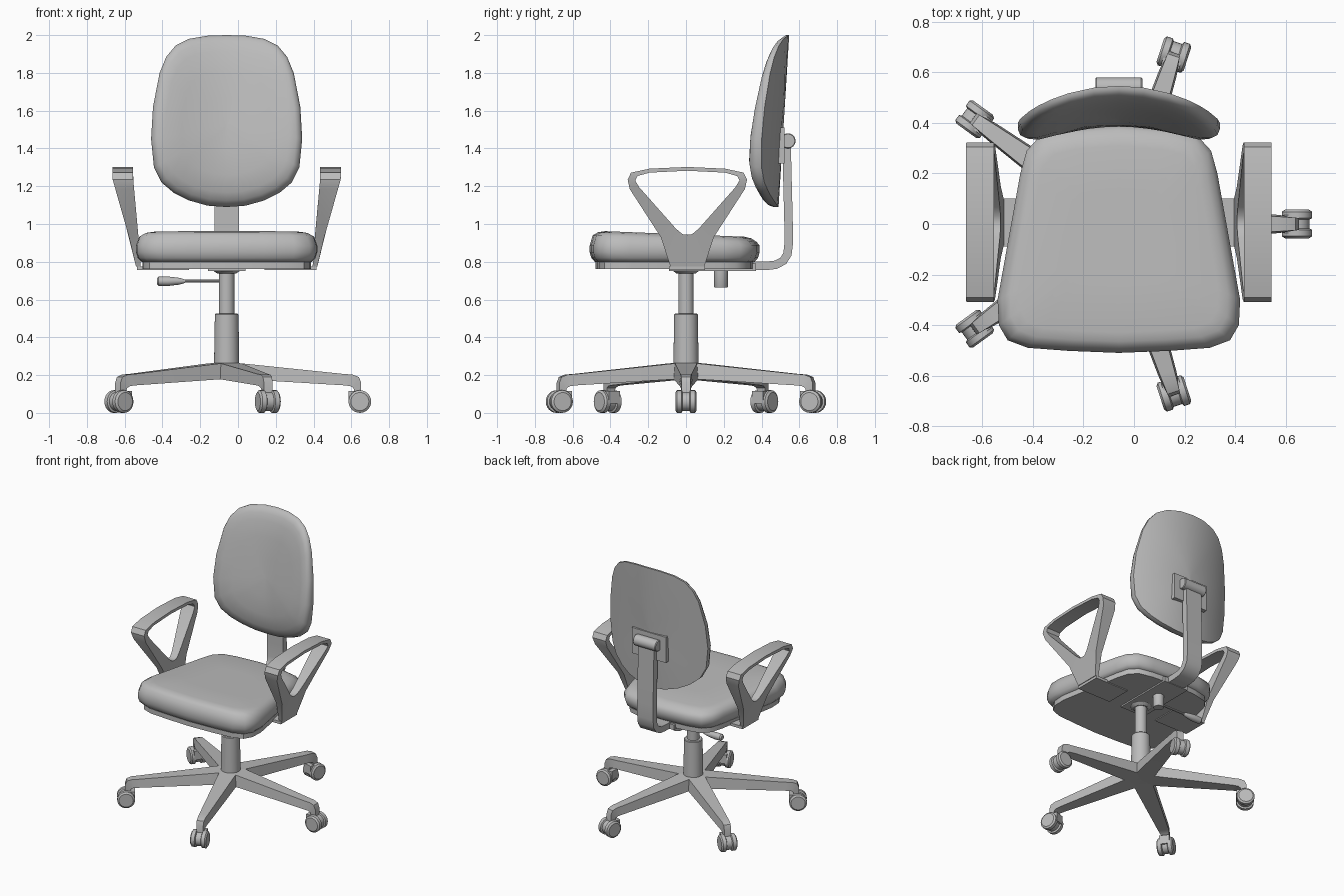
import bpy
import math
from mathutils import Vector, Matrix

cube = bpy.data.objects.get("Cube")
if cube:
    bpy.data.objects.remove(cube, do_unlink=True)

CX = -0.06  # the chair's own centre line

grey = bpy.data.materials.new("plain_grey")
grey.use_nodes = True
grey.diffuse_color = (0.5, 0.5, 0.5, 1)
grey.node_tree.nodes["Principled BSDF"].inputs["Base Color"].default_value = (0.5, 0.5, 0.5, 1)


def make(name, verts, faces, angle=35):
    """Mesh object with outward normals and angle-based smoothing."""
    import bmesh
    mesh = bpy.data.meshes.new(name)
    mesh.from_pydata([tuple(v) for v in verts], [], faces)
    bm = bmesh.new()
    bm.from_mesh(mesh)
    bmesh.ops.recalc_face_normals(bm, faces=bm.faces)
    bm.to_mesh(mesh)
    bm.free()
    mesh.shade_smooth()
    mesh.set_sharp_from_angle(angle=math.radians(angle))
    mesh.materials.append(grey)
    obj = bpy.data.objects.new(name, mesh)
    bpy.context.collection.objects.link(obj)
    return obj


def loft(name, rings, matrix=None, closed=False, angle=35):
    """Skin equal-sized rings; ends are capped unless closed into a loop."""
    n, m = len(rings[0]), len(rings)
    verts = [Vector(p) for ring in rings for p in ring]
    if matrix:
        verts = [matrix @ v for v in verts]
    faces = []
    for i in range(m if closed else m - 1):
        a, b = i * n, (i + 1) % m * n
        faces += [(a + j, a + (j + 1) % n, b + (j + 1) % n, b + j) for j in range(n)]
    if not closed:
        faces += [tuple(range(n)), tuple(range((m - 1) * n, m * n))]
    return make(name, verts, faces, angle)


def lathe(name, profile, matrix, n=24):
    """Solid of revolution about local z from (radius, height) pairs."""
    turn = [2 * math.pi * i / n for i in range(n)]
    rings = [[(r * math.cos(t), r * math.sin(t), z) for t in turn] for r, z in profile]
    return loft(name, rings, matrix)


def box(name, x, y, z):
    """Box from (low, high) ranges, x measured from the centre line."""
    ring = [(CX + x[i], y[j]) for i, j in ((0, 0), (1, 0), (1, 1), (0, 1))]
    return loft(name, [[(px, py, h) for px, py in ring] for h in z])


def mirrored(half):
    """Complete a half outline that starts and ends on the centre line."""
    return half + [(-a, b) for a, b in half[-2:0:-1]]


ALONG_X = Matrix.Rotation(math.pi / 2, 4, 'Y')
ALONG_Y = Matrix.Rotation(math.pi / 2, 4, 'X')

# Seat cushion and board
seat_outline = mirrored([(0, .39), (.2, .375), (.31, .35), (.365, .29), (.39, .2), (.48, -.3),
                         (.475, -.4), (.44, -.46), (.36, -.49), (.2, -.502), (0, -.51)])


def seat_ring(scale, z):
    tilt = 0.04 if z > 0.9 else 0
    pts = [(CX + x * scale, -.06 + (y + .06) * scale) for x, y in seat_outline]
    return [(x, y, z - tilt * y) for x, y in pts]


loft("seat_cushion", [seat_ring(s, z) for s, z in (
    (.94, .80), (.98, .82), (1, .85), (1, .885), (.965, .92), (.9, .938), (.82, .945), (.4, .945))], angle=50)
loft("seat_board", [seat_ring(.93, .762), seat_ring(.93, .803)])

# Backrest shell, curved around the sitter
back_outline = mirrored([(0, 2.0), (.1, 1.997), (.2, 1.98), (.27, 1.945), (.32, 1.885), (.355, 1.8),
                         (.39, 1.62), (.4, 1.45), (.385, 1.3), (.345, 1.22), (.28, 1.165),
                         (.2, 1.125), (.1, 1.097), (0, 1.09)])


def back_ring(scale, depth):
    ring = []
    for x, z in back_outline:
        x, z = x * scale, 1.52 + (z - 1.52) * scale
        thick = 0.118 - 0.09 * max(0, z - 1.4)
        ring.append((CX + x, .49 + .062 * (z - 1.09) - .7 * x * x - depth * thick, z))
    return ring


loft("backrest", [back_ring(s, d) for s, d in (
    (.02, 0), (.3, 0), (.65, 0), (.9, 0), (1, 0), (1, .22), (.975, .48), (.92, .68),
    (.82, .86), (.6, .98), (.3, 1), (.02, 1))], angle=45)

# Backrest bracket, pivot and bent support bar
box("backrest_bracket", (-.14, .14), (.48, .522), (1.32, 1.51))
lathe("backrest_pivot", [(.036, -.093), (.04, -.088), (.04, .088), (.036, .093)],
      Matrix.Translation((CX, .54, 1.44)) @ ALONG_X)

path = [Vector(p) for p in ((.28, .778), (.42, .778), (.475, .784), (.515, .805), (.537, .84),
                            (.543, .89), (.543, 1.0), (.532, 1.44))]
bar = []
for i, p in enumerate(path):
    d = (path[min(i + 1, len(path) - 1)] - path[max(i - 1, 0)]).normalized()
    side = Vector((-d.y, d.x)) * .0225
    bar.append([(CX + x, p.x + s * side.x, p.y + s * side.y)
                for x, s in ((-.065, -1), (.065, -1), (.065, 1), (-.065, 1))])
loft("backrest_support", bar)

# Seat mechanism, adjusting knob and lever
box("seat_mechanism", (-.1, .1), (-.09, .37), (.752, .79))
lathe("adjusting_knob", [(.034, .663), (.037, .668), (.037, .76)], Matrix.Translation((CX, .185, 0)))
lever = Matrix.Translation((CX, .185, .697)) @ ALONG_X
lathe("lever_rod", [(.008, -.24), (.008, 0)], lever, 10)
lathe("lever_grip", [(.016, -.37), (.024, -.36), (.025, -.31), (.018, -.25), (.009, -.22)], lever, 16)

# Armrests: a triangular loop that leans outward and widens towards the top
outer = mirrored([(0, .775), (.09, .775), (.14, .93), (.305, 1.185), (.316, 1.235),
                  (.298, 1.272), (.2, 1.293), (0, 1.302)])
inner = mirrored([(0, .943), (.025, .946), (.06, .975), (.255, 1.195), (.276, 1.23),
                  (.264, 1.254), (.2, 1.272), (0, 1.282)])


def lean(z, low, high):
    t = min(max((z - .8) / .44, 0), 1)
    return low + (high - low) * t


for side, label in ((1, "left"), (-1, "right")):
    sections = []
    for (yo, zo), (yi, zi) in zip(outer, inner):
        corners = [(yo, zo, .455, .495), (yo, zo, .48, .605), (yi, zi, .48, .605), (yi, zi, .455, .495)]
        sections.append([(CX + side * lean(z, a, b), y + .007, z) for y, z, a, b in corners])
    loft(label + "_armrest", sections, closed=True)
    strap = sorted((side * .2, side * .475))
    box(label + "_armrest_strap", strap, (-.09, .1), (.756, .776))

# Gas column
centre = Matrix.Translation((CX, 0, 0))
lathe("column_sleeve", [(.067, .24), (.0625, .52), (.058, .525)], centre, 32)
lathe("column_piston", [(.041, .5), (.041, .77)], centre, 32)
lathe("column_flange", [(.05, .738), (.07, .752), (.07, .765)], centre, 32)

# Five-armed base with twin-wheel casters
wheel = [(.05, -.02), (.06, -.015), (.06, .01), (.048, .0185)]
for k in range(5):
    spin = centre @ Matrix.Rotation(math.radians(72 * k), 4, 'Z')
    n = str(k + 1)
    # each station: top radius and height, bottom radius and height, half widths
    stations = ((0, .268, 0, .18, .002, .002), (.08, .262, .089, .178, .058, .065),
                (.62, .206, .62, .146, .03, .037), (.665, .203, .655, .142, .027, .033),
                (.7, .19, .672, .132, .025, .028), (.712, .16, .675, .115, .024, .025),
                (.713, .07, .676, .07, .022, .022))
    loft("base_leg_" + n, [[(rt, -wt, zt), (rt, wt, zt), (rb, wb, zb), (rb, -wb, zb)]
                           for rt, zt, rb, zb, wt, wb in stations], spin, angle=25)
    hub = spin @ Matrix.Translation((.705, 0, .06))
    for s in (-1, 1):
        face = Matrix.Rotation(-s * math.pi / 2, 4, 'X')
        lathe(f"caster_wheel_{n}_{'left' if s > 0 else 'right'}", wheel,
              hub @ Matrix.Translation((0, s * .038, 0)) @ face)
    lathe("caster_core_" + n, [(.05, -.03), (.05, .03)], hub @ ALONG_Y)
    # short fork hood on the inward side
    loft("caster_hood_" + n, [[(x, y, z) for x, y in ((.645, -.036), (.71, -.036), (.71, .036), (.645, .036))]
                              for z in (.05, .115)], spin)
